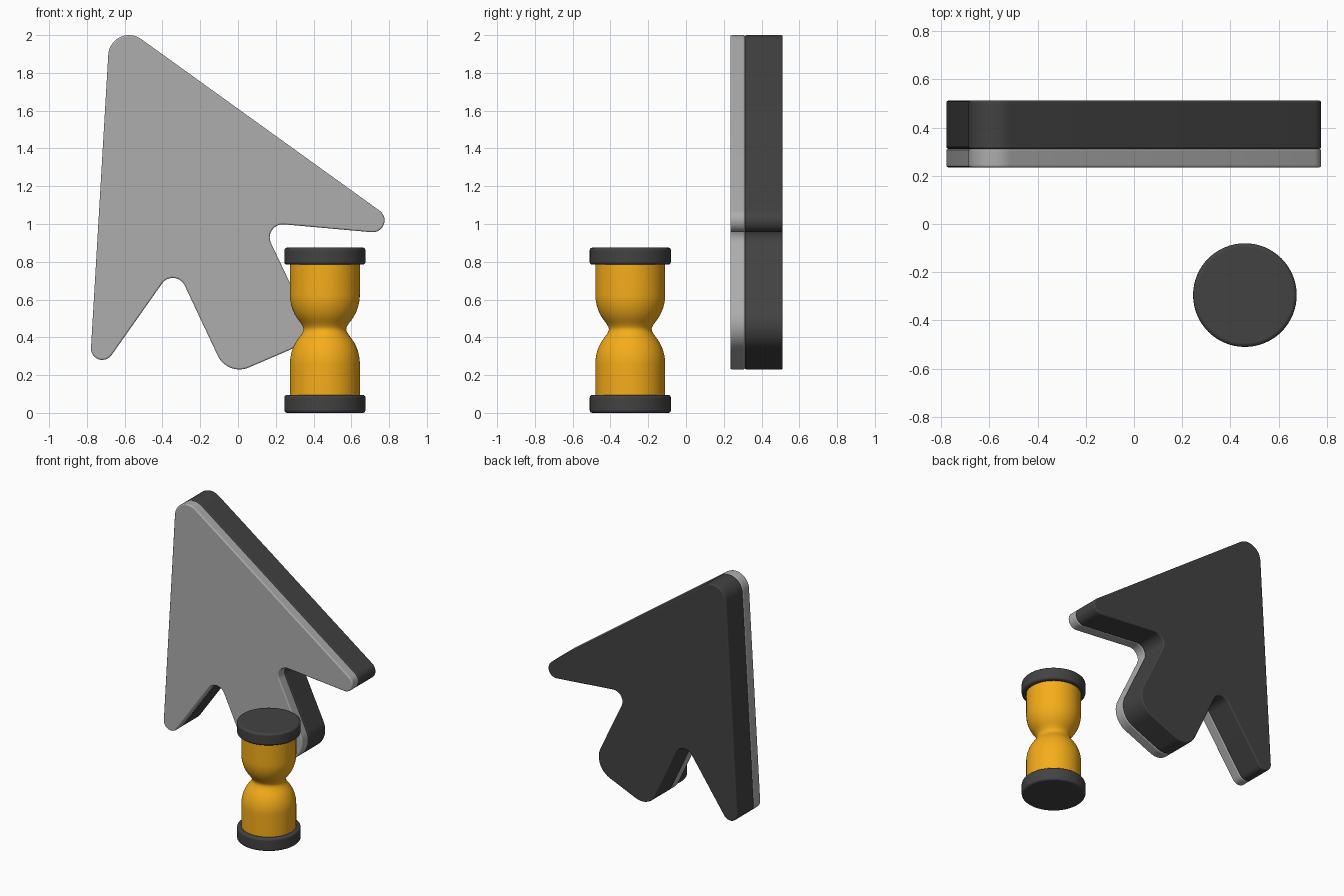
import bpy, bmesh, math
from mathutils import Vector

if "Cube" in bpy.data.objects:
    bpy.data.objects.remove(bpy.data.objects["Cube"])


def material(name, color):
    m = bpy.data.materials.new(name)
    m.diffuse_color = color
    m.use_nodes = True
    m.node_tree.nodes["Principled BSDF"].inputs["Base Color"].default_value = m.diffuse_color
    return m


DARK = material("charcoal", (0.055, 0.055, 0.055, 1))
LIGHT = material("light_grey", (0.42, 0.42, 0.42, 1))
AMBER = material("amber", (0.92, 0.42, 0.01, 1))


def finish(bm, name, mat, bevel=0.0):
    bmesh.ops.recalc_face_normals(bm, faces=bm.faces)
    mesh = bpy.data.meshes.new(name)
    bm.to_mesh(mesh)
    bm.free()
    obj = bpy.data.objects.new(name, mesh)
    bpy.context.collection.objects.link(obj)
    mesh.materials.append(mat)
    bpy.ops.object.select_all(action='DESELECT')
    obj.select_set(True)
    bpy.context.view_layer.objects.active = obj
    bpy.ops.object.shade_smooth_by_angle(angle=math.radians(40))
    if bevel:
        mod = obj.modifiers.new("soft_edge", 'BEVEL')
        mod.width = bevel
        mod.segments = 3
        mod.limit_method = 'ANGLE'
        mod.angle_limit = math.radians(50)
    return obj


def rounded(corners, steps=14):
    """Replace each (x, z, radius) corner by a tangent arc."""
    out = []
    n = len(corners)
    for i, (x, z, r) in enumerate(corners):
        p = Vector((x, z))
        a = (Vector(corners[i - 1][:2]) - p).normalized()
        b = (Vector(corners[(i + 1) % n][:2]) - p).normalized()
        half = a.angle(b) / 2
        centre = p + (a + b).normalized() * (r / math.sin(half))
        start = p + a * (r / math.tan(half)) - centre
        end = p + b * (r / math.tan(half)) - centre
        a0 = math.atan2(start.y, start.x)
        sweep = math.atan2(end.y, end.x) - a0
        sweep = (sweep + math.pi) % (2 * math.pi) - math.pi
        for k in range(steps + 1):
            t = a0 + sweep * k / steps
            out.append((centre.x + r * math.cos(t), centre.y + r * math.sin(t)))
    return out


def plate(name, outline, y0, y1, mat):
    bm = bmesh.new()
    face = bm.faces.new([bm.verts.new((x, y0, z)) for x, z in outline])
    new = bmesh.ops.extrude_face_region(bm, geom=[face])["geom"]
    bmesh.ops.translate(bm, vec=(0, y1 - y0, 0),
                        verts=[g for g in new if isinstance(g, bmesh.types.BMVert)])
    # keep the starting face as the closing cap
    if not face.is_valid or all(f.calc_center_median().y > y0 + 1e-4 for f in bm.faces):
        bm.verts.ensure_lookup_table()
        bm.faces.new([bm.verts[i] for i in range(len(outline))])
    return finish(bm, name, mat, 0.008)


def lathe(name, profile, mat, bevel=0.0, segments=64):
    bm = bmesh.new()
    cx, cy = 0.46, -0.295
    rings = [[bm.verts.new((cx + r * math.cos(2 * math.pi * s / segments),
                            cy + r * math.sin(2 * math.pi * s / segments), z))
              for s in range(segments)] for r, z in profile]
    for lo, hi in zip(rings, rings[1:]):
        for s in range(segments):
            t = (s + 1) % segments
            bm.faces.new((lo[s], lo[t], hi[t], hi[s]))
    bm.faces.new(rings[0])
    bm.faces.new(rings[-1])
    return finish(bm, name, mat, bevel)


# Pointer arrow: light front plate and thicker dark backing
arrow = rounded([(-0.675, 2.096, 0.11), (0.9365, 0.936, 0.063),
                 (0.122, 1.009, 0.07), (0.415, 0.394, 0.15),
                 (-0.055, 0.192, 0.127), (-0.333, 0.783, 0.07),
                 (-0.7906, 0.134, 0.06)])
plate("arrow_front", arrow, 0.235, 0.312, LIGHT)
plate("arrow_backing", arrow, 0.312, 0.512, DARK)

# Hourglass: two end caps
for name, z0, z1 in (("hourglass_base", 0.0, 0.095), ("hourglass_lid", 0.785, 0.875)):
    lathe(name, [(0.215, z0), (0.215, z1)], DARK, 0.014)

# Hourglass: two domed bulbs blended at the neck
half = [(0.116, 0.012), (0.123, 0.025)]
for k in range(12):
    d = 0.04 + 0.145 * k / 11
    half.append((0.185 * math.sqrt(1 - ((0.185 - d) / 0.21) ** 2), d))
half.append((0.185, 0.36))
neck = 0.443
lathe("hourglass_bulbs",
      [(r, neck - d) for r, d in reversed(half)] + [(0.113, neck)]
      + [(r, neck + d) for r, d in half], AMBER)
